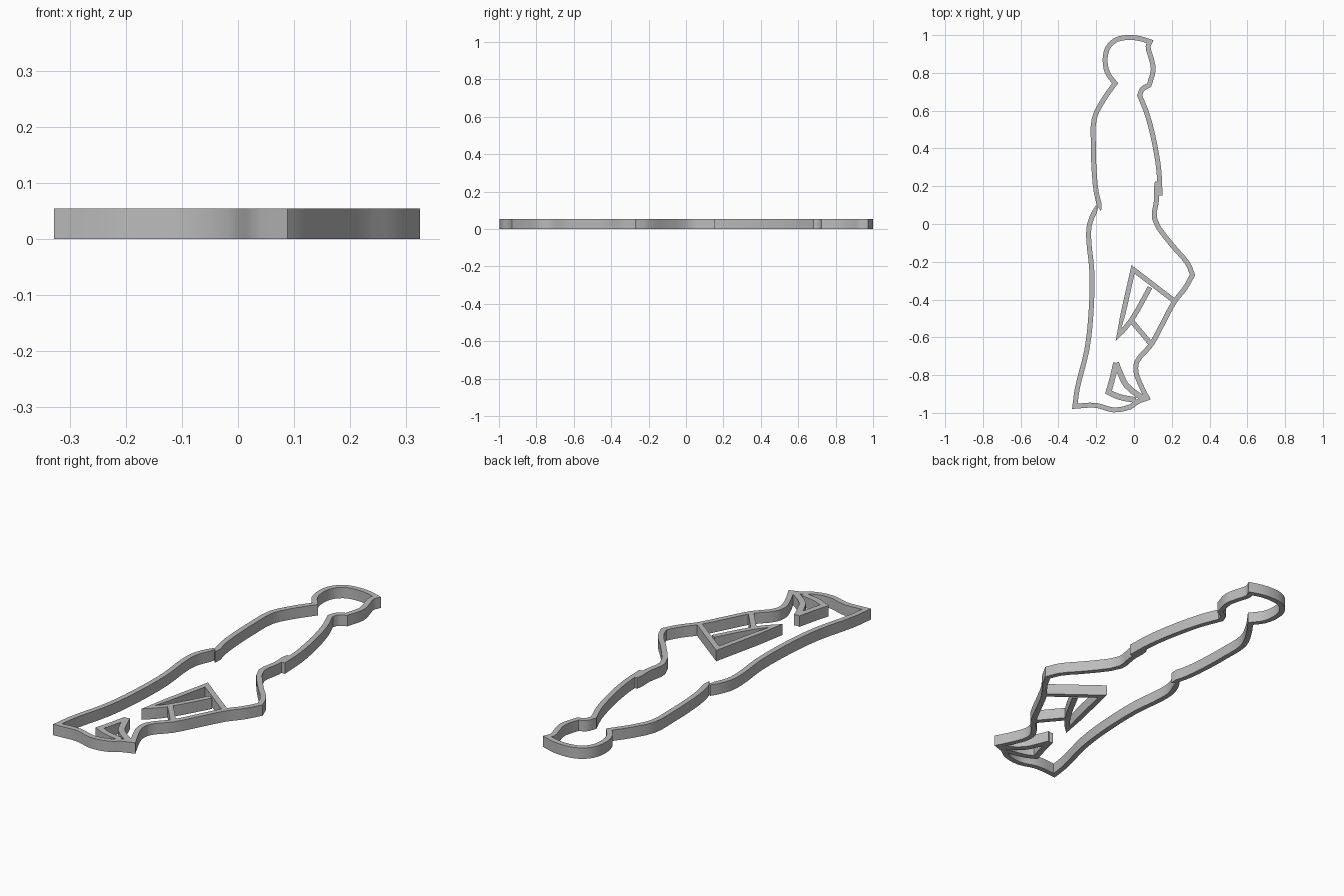
import bpy
import bmesh
from mathutils import Vector

HEIGHT = 0.054
WALL = 0.026

if "Cube" in bpy.data.objects:
    bpy.data.objects.remove(bpy.data.objects["Cube"], do_unlink=True)

grey = bpy.data.materials.new("plain grey")
grey.use_nodes = True
colour = (0.5, 0.5, 0.5, 1)
grey.diffuse_color = colour
grey.node_tree.nodes["Principled BSDF"].inputs["Base Color"].default_value = colour


def rounded_path(points, corner=0.75, steps=3):
    """Smooth a path through its points, but keep sharp corners sharp."""
    pts = [Vector(p) for p in points]
    last = len(pts) - 1

    def tangent(i, segment):
        if i in (0, last):
            return segment
        before, after = pts[i] - pts[i - 1], pts[i + 1] - pts[i]
        if before.angle(after) > corner:
            return segment
        direction = (before.normalized() + after.normalized()).normalized()
        return direction * segment.length

    path = []
    for i in range(last):
        a, b = pts[i], pts[i + 1]
        ta, tb = tangent(i, b - a), tangent(i + 1, b - a)
        for s in range(steps):
            t = s / steps
            h = t * t * (3 - 2 * t)
            path.append(a * (1 - h) + b * h
                        + ta * (t * (1 - t) ** 2) - tb * (t * t * (1 - t)))
    return path + [pts[last]]


def wall(name, points, start=1, end=1, width=WALL):
    """Upright strip of even thickness, with optional narrowed ends."""
    path = rounded_path(points)
    last = len(path) - 1
    bm = bmesh.new()
    rings = []
    for i, p in enumerate(path):
        into = (p - path[max(i - 1, 0)]).normalized()
        out = (path[min(i + 1, last)] - p).normalized()
        along = (into + out).normalized()
        side = Vector((-along.y, along.x))
        # Mitre the bends so that the strip keeps its thickness
        mitre = 1 if i in (0, last) else 1 / max(along.dot(out), 0.5)
        scale = start if i == 0 else end if i == last else mitre
        offset = side * (width / 2 * scale)
        corners = ((p - offset, 0), (p + offset, 0),
                   (p + offset, HEIGHT), (p - offset, HEIGHT))
        rings.append([bm.verts.new((v.x, v.y, z)) for v, z in corners])
    for a, b in zip(rings, rings[1:]):
        for k in range(4):
            n = (k + 1) % 4
            bm.faces.new((a[k], a[n], b[n], b[k]))
    bm.faces.new(rings[0][::-1])
    bm.faces.new(rings[-1])
    bmesh.ops.recalc_face_normals(bm, faces=bm.faces)
    mesh = bpy.data.meshes.new(name)
    bm.to_mesh(mesh)
    bm.free()
    mesh.materials.append(grey)
    obj = bpy.data.objects.new(name, mesh)
    bpy.context.collection.objects.link(obj)
    bpy.ops.object.select_all(action="DESELECT")
    obj.select_set(True)
    bpy.context.view_layer.objects.active = obj
    bpy.ops.object.shade_smooth_by_angle(angle=0.6)
    return obj


# Upper outline: back, head, chest and sleeve
wall("upper_body_outline", [
    (-.175, .07), (-.2, .17), (-.212, .3), (-.215, .42), (-.21, .56),
    (-.16, .66), (-.1, .745), (-.14, .8), (-.153, .87), (-.14, .93),
    (-.1, .972), (-.04, .987), (.03, .982), (.085, .965), (.075, .94),
    (.09, .88), (.102, .82), (.08, .735), (.045, .715), (.03, .68),
    (.07, .58), (.11, .42), (.132, .28), (.138, .15)],
    start=0.1)

# Lower outline: hip, knee, shin, foot, hem and back of the legs
wall("lower_body_outline", [
    (.117, .225), (.12, .13), (.108, .03), (.2, -.11), (.285, -.21),
    (.31, -.27), (.27, -.34), (.215, -.41), (.15, -.53), (.09, -.64),
    (.015, -.73), (.01, -.78), (.03, -.84), (.07, -.922), (.02, -.94),
    (-.02, -.968), (-.11, -.984), (-.2, -.96), (-.313, -.965),
    (-.3, -.87), (-.25, -.67), (-.228, -.48), (-.223, -.25),
    (-.24, -.07), (-.235, 0), (-.195, .095)],
    start=0.5, end=0.6)

# Framework inside the bent leg
wall("thigh_bar", [(.21, -.405), (-.005, -.24), (-.085, -.595),
                   (-.015, -.51), (.085, -.335)])
wall("calf_bar", [(-.015, -.51), (.085, -.63)])

# Heel and shoe loop
wall("shoe_sole", [(-.095, -.735), (-.115, -.82), (-.135, -.89),
                   (-.08, -.915), (.01, -.932)], width=0.03)
wall("shoe_upper", [(-.095, -.735), (-.075, -.785), (-.04, -.855),
                    (.05, -.925)], width=0.03)
